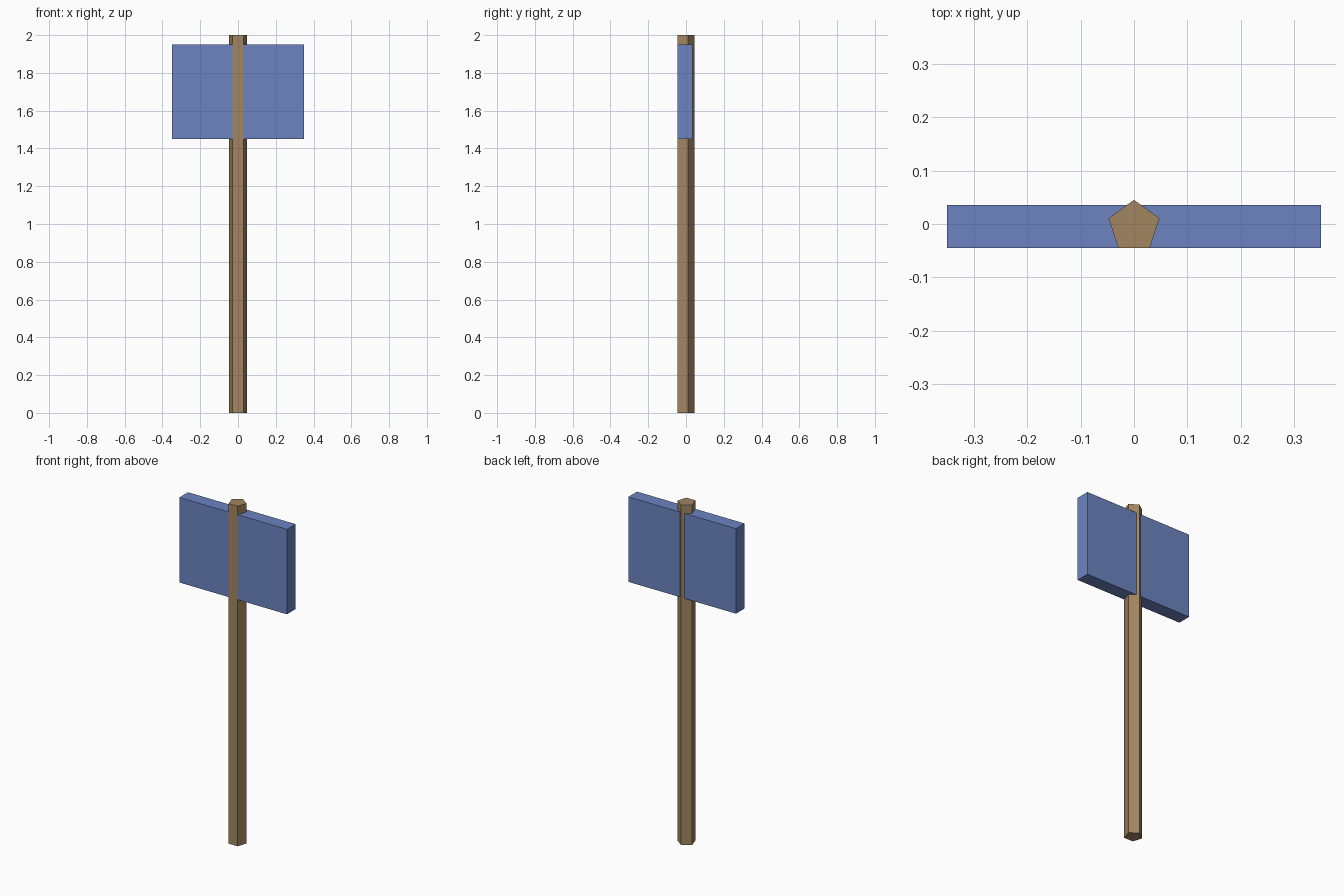
import bpy

if "Cube" in bpy.data.objects:
    bpy.data.objects.remove(bpy.data.objects["Cube"])

OFFSET_Y = -0.0048  # shared axis of post and board, so the whole is centred on y = 0


def colour(obj, name, rgb):
    mat = bpy.data.materials.new(name)
    mat.diffuse_color = (*rgb, 1.0)
    mat.use_nodes = True
    mat.node_tree.nodes["Principled BSDF"].inputs["Base Color"].default_value = mat.diffuse_color
    obj.data.materials.append(mat)


# Five-sided wooden post, one corner pointing back
bpy.ops.mesh.primitive_cylinder_add(vertices=5, radius=0.05, depth=2.0,
                                    location=(0, OFFSET_Y, 1.0))
post = bpy.context.object
post.name = "post"
colour(post, "wood", (0.36, 0.24, 0.12))

# Rectangular sign board, its front just behind the post's front face
bpy.ops.mesh.primitive_cube_add(size=1, location=(0, OFFSET_Y, 1.7))
board = bpy.context.object
board.name = "sign_board"
board.scale = (0.7, 0.08, 0.5)
bpy.ops.object.transform_apply(location=False, rotation=False, scale=True)
colour(board, "blue_paint", (0.15, 0.23, 0.53))
